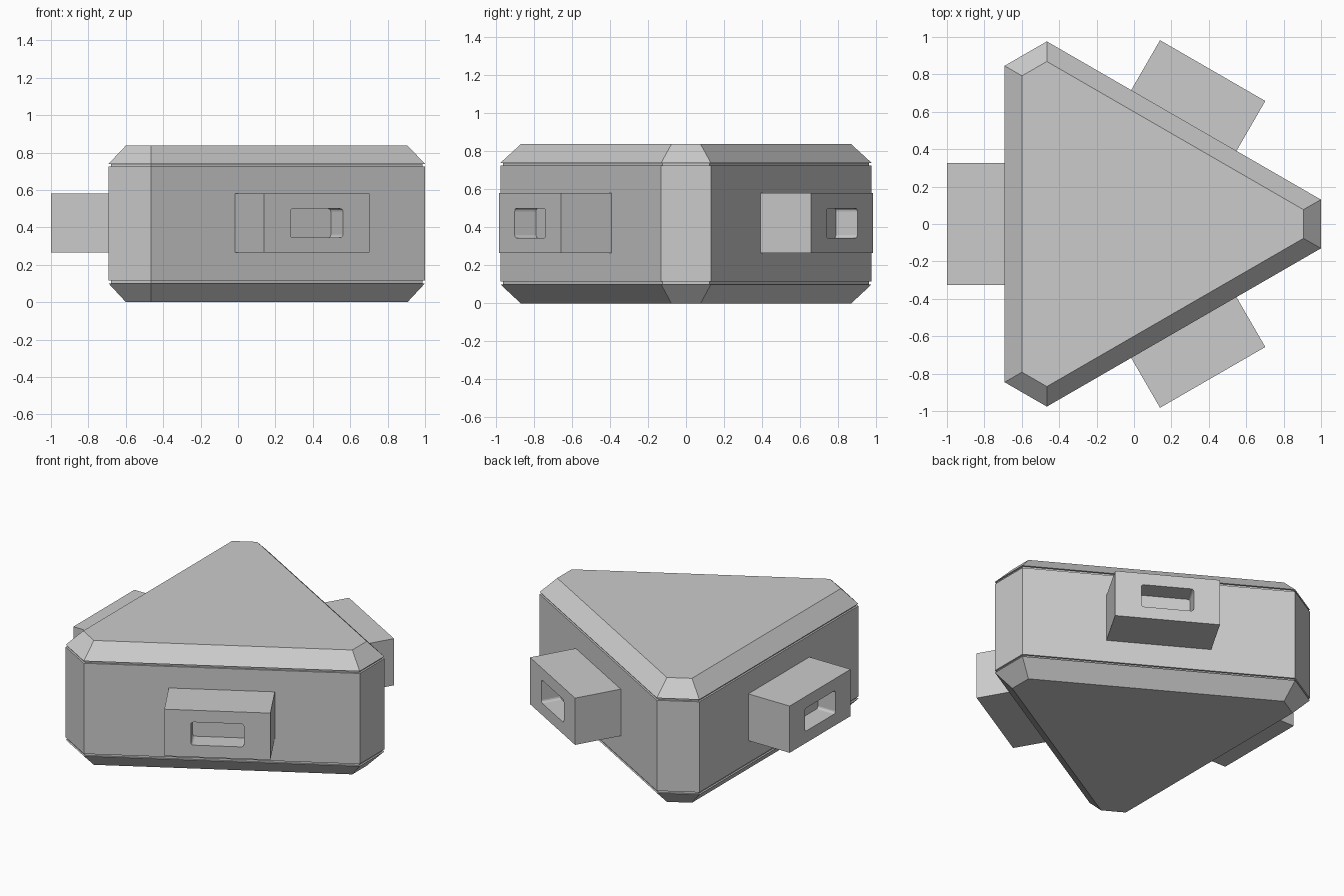
import bpy, bmesh
from math import radians, sin, cos, sqrt
from mathutils import Matrix, Vector

if "Cube" in bpy.data.objects:
    bpy.data.objects.remove(bpy.data.objects["Cube"])

CX = -0.053          # centre of the three-fold symmetry
R, APO = 1.052, 0.639  # centre to clipped corner, centre to long side


def add_object(name, bm):
    bmesh.ops.recalc_face_normals(bm, faces=bm.faces)
    mesh = bpy.data.meshes.new(name)
    bm.to_mesh(mesh)
    bm.free()
    ob = bpy.data.objects.new(name, mesh)
    bpy.context.collection.objects.link(ob)
    return ob


def outline(inset):
    """Triangle with clipped corners, moved inward by inset."""
    r, a = R - inset, APO - inset
    h = (a - r / 2) * 2 / sqrt(3)
    pts = []
    for k in range(3):
        t = radians(120 * k)
        for y in (-h, h):
            pts.append((CX + r * cos(t) - y * sin(t), r * sin(t) + y * cos(t)))
    return pts


def box(center, size):
    bm = bmesh.new()
    bmesh.ops.create_cube(bm, size=1, matrix=Matrix.Translation(center) @ Matrix.Diagonal((*size, 1)))
    return bm


# Body: stacked outlines, with chamfered caps and thin seam grooves
profile = [(0.093, 0), (0, 0.1), (0.012, 0.1), (0.012, 0.115), (0, 0.115),
           (0, 0.725), (0.012, 0.725), (0.012, 0.74), (0, 0.74), (0.093, 0.838)]
bm = bmesh.new()
rings = [[bm.verts.new((x, y, z)) for x, y in outline(i)] for i, z in profile]
for lo, hi in zip(rings, rings[1:]):
    for j in range(6):
        k = (j + 1) % 6
        bm.faces.new((lo[j], lo[k], hi[k], hi[j]))
bm.faces.new(rings[0][::-1])
bm.faces.new(rings[-1])
add_object("body", bm)

# Connector block, built along -x from the symmetry centre
ZC = 0.4225
block = add_object("connector_1", box((-0.79, 0, ZC), (0.314, 0.65, 0.315)))

# Socket cutter with rounded corners, 0.13 deep
bm = box((-0.947, 0, ZC), (0.26, 0.325, 0.155))
along = [e for e in bm.edges
         if abs(e.verts[0].co.x - e.verts[1].co.x) > 0.1]
bmesh.ops.bevel(bm, geom=along, offset=0.016, segments=3, profile=0.5, affect='EDGES')
cutter = add_object("socket_cutter", bm)
cutter.hide_render = True

mod = block.modifiers.new("socket", 'BOOLEAN')
mod.operation = 'DIFFERENCE'
mod.solver = 'EXACT'
mod.object = cutter
bpy.context.view_layer.update()
mesh = bpy.data.meshes.new_from_object(block.evaluated_get(bpy.context.evaluated_depsgraph_get()))
block.modifiers.clear()
block.data = mesh
bpy.data.objects.remove(cutter)

# Three connectors, one on each long side
for k in range(3):
    ob = block if k == 0 else block.copy()
    if k:
        ob.name = f"connector_{k + 1}"
        bpy.context.collection.objects.link(ob)
    ob.matrix_world = Matrix.Translation(Vector((CX, 0, 0))) @ Matrix.Rotation(radians(120 * k), 4, 'Z')
